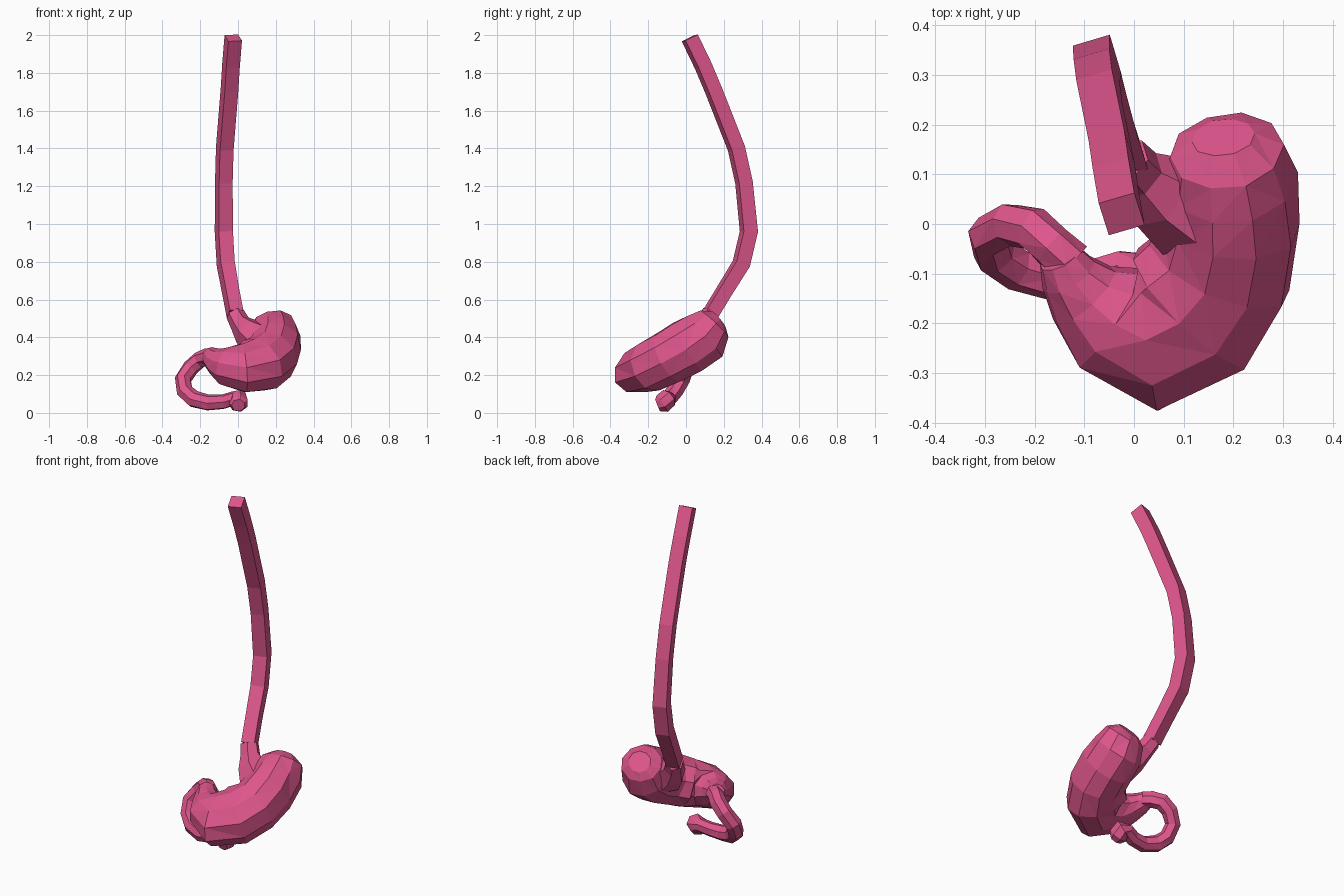
import bpy, bmesh, math, random
from mathutils import Vector

random.seed(4)
cube = bpy.data.objects.get("Cube")
if cube:
    bpy.data.objects.remove(cube)

pink = bpy.data.materials.new("organ_pink")
pink.use_nodes = True
COLOUR = (0.73, 0.093, 0.263, 1)
pink.diffuse_color = COLOUR
pink.node_tree.nodes["Principled BSDF"].inputs["Base Color"].default_value = COLOUR


def tube(name, stations, sides, ref, phase=0.0, rough=0.0):
    """Faceted tube through (x, y, z, radius, flatness) stations; ref sets the starting side."""
    bm = bmesh.new()
    pts = [Vector(s[:3]) for s in stations]
    side = Vector(ref)
    rings = []
    for i, p in enumerate(pts):
        ahead = pts[min(i + 1, len(pts) - 1)]
        behind = pts[max(i - 1, 0)]
        t = (ahead - behind).normalized()
        side = (side - t * side.dot(t)).normalized()
        up = t.cross(side)
        flat = stations[i][4] if len(stations[i]) > 4 else 1
        ring = []
        for k in range(sides):
            a = 2 * math.pi * (k + phase) / sides
            r = stations[i][3] * (1 + random.uniform(-rough, rough))
            ring.append(bm.verts.new(p + side * (r * flat * math.cos(a)) + up * (r * math.sin(a))))
        rings.append(ring)
    for a, b in zip(rings, rings[1:]):
        for k in range(sides):
            n = (k + 1) % sides
            bm.faces.new((a[k], a[n], b[n], b[k]))
    bm.faces.new(rings[0][::-1])
    bm.faces.new(rings[-1])
    if rough:
        bmesh.ops.triangulate(bm, faces=bm.faces[:])
    bmesh.ops.recalc_face_normals(bm, faces=bm.faces[:])
    mesh = bpy.data.meshes.new(name)
    bm.to_mesh(mesh)
    bm.free()
    mesh.materials.append(pink)
    obj = bpy.data.objects.new(name, mesh)
    bpy.context.collection.objects.link(obj)
    return obj


# Square gullet, bowed backwards
tube("gullet", [
    (-.025, .02, 1.985, .053), (-.037, .09, 1.84, .053), (-.045, .145, 1.71, .053),
    (-.07, .267, 1.4, .053), (-.075, .307, 1.22, .053), (-.075, .333, .96, .055),
    (-.065, .293, .79, .055), (-.038, .2, .64, .052), (-.016, .13, .525, .052)],
    4, (.94, .3, 0), phase=0.5)

# Short neck flaring into the stomach
tube("gullet_neck", [
    (-.016, .13, .525, .05), (.01, .1, .475, .055),
    (.05, .065, .43, .082), (.11, .035, .385, .11)],
    6, (.94, .3, 0), phase=0.5)

# J-shaped stomach lying in a plane that slopes down to the front
SLOPE = math.radians(28)
C, S = math.cos(SLOPE), math.sin(SLOPE)
outline = [  # x, distance up the slope, height off the slope, radius, flatness
    (.18, .385, .352, .065, .9), (.185, .35, .345, .115, .92), (.193, .275, .315, .135, 1.1),
    (.195, .17, .303, .142, 1.1), (.175, .06, .303, .152, .98), (.115, -.03, .308, .168, .84),
    (.03, -.087, .318, .17, .72), (-.05, -.05, .308, .12, .87), (-.1, -.002, .303, .082, .92),
    (-.132, .045, .303, .06, 1), (-.15, .085, .303, .044, 1)]
tube("stomach", [(x, C * v - S * w, S * v + C * w, r, f) for x, v, w, r, f in outline],
     10, (0, -S, C), phase=0.5, rough=0.03)

# Curled start of the intestine, ending in a small bulb
tube("intestine", [
    (-.125, -.08, .295, .048), (-.165, -.045, .295, .046), (-.205, -.01, .28, .045),
    (-.25, -.002, .24, .045), (-.29, -.022, .18, .045), (-.28, -.06, .115, .045),
    (-.235, -.092, .073, .045), (-.16, -.114, .053, .043), (-.08, -.108, .058, .04),
    (-.025, -.09, .075, .04), (.0, -.095, .075, .052),
    (.003, -.125, .05, .052), (.002, -.15, .04, .035)],
    7, (0, 1, 0), rough=0.05)
